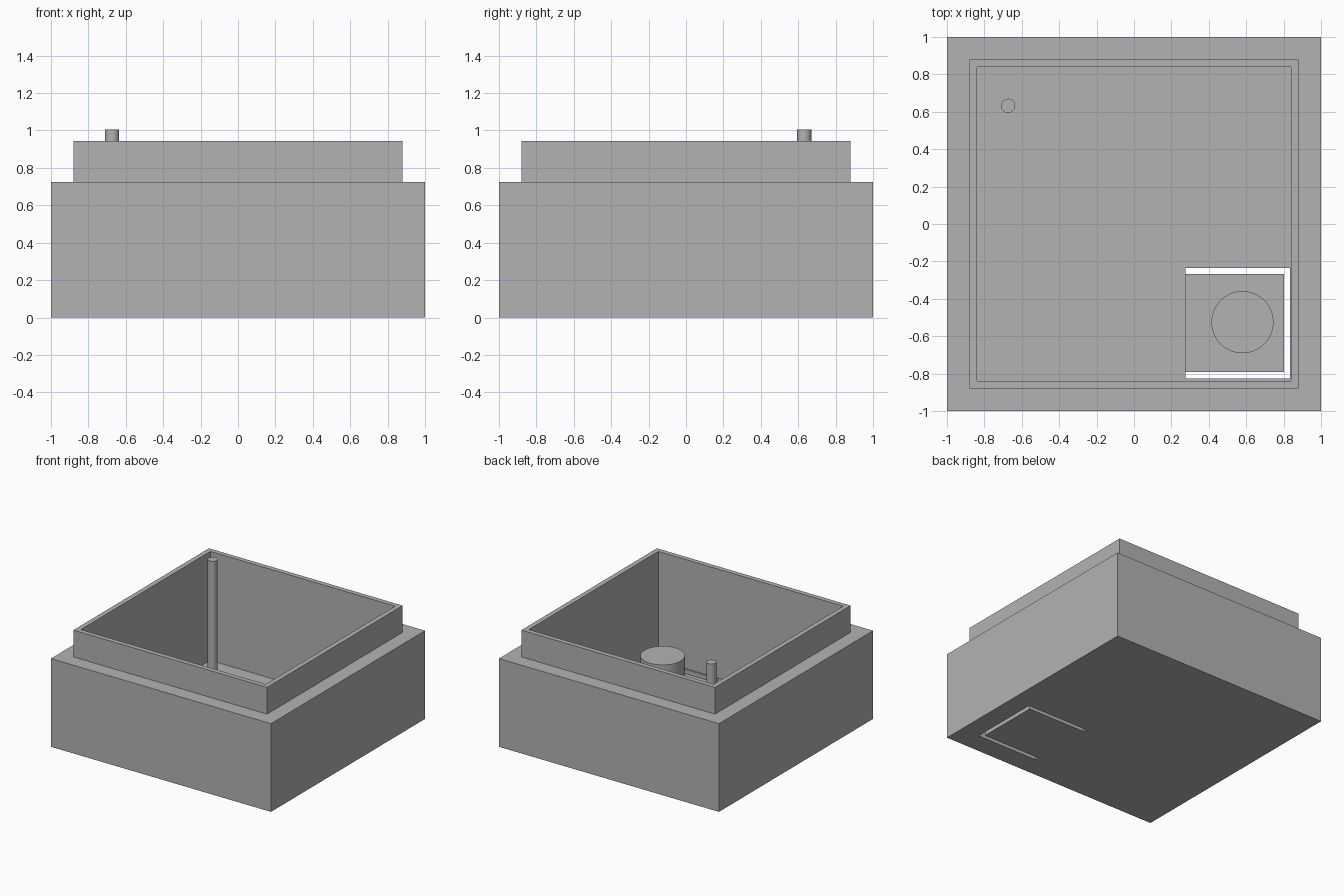
import bpy
import bmesh

cube = bpy.data.objects.get("Cube")
if cube:
    bpy.data.objects.remove(cube, do_unlink=True)

GREY = (0.45, 0.45, 0.45, 1)
grey = bpy.data.materials.new("plain grey")
grey.use_nodes = True
grey.diffuse_color = GREY
grey.node_tree.nodes["Principled BSDF"].inputs["Base Color"].default_value = GREY


def square_shell(name, profile):
    """Closed solid from square rings given as (half width, height)."""
    bm = bmesh.new()
    rings = [[bm.verts.new((sx * h, sy * h, z))
              for sx, sy in ((-1, -1), (1, -1), (1, 1), (-1, 1))]
             for h, z in profile]
    for low, high in zip(rings, rings[1:]):
        for i in range(4):
            j = (i + 1) % 4
            bm.faces.new((low[i], low[j], high[j], high[i]))
    bm.faces.new(rings[0][::-1])
    bm.faces.new(rings[-1])
    bmesh.ops.recalc_face_normals(bm, faces=bm.faces)
    mesh = bpy.data.meshes.new(name)
    bm.to_mesh(mesh)
    bm.free()
    obj = bpy.data.objects.new(name, mesh)
    bpy.context.collection.objects.link(obj)
    mesh.materials.append(grey)
    return obj


def post(name, x, y, radius, bottom, top, sides):
    bpy.ops.mesh.primitive_cylinder_add(
        vertices=sides, radius=radius, depth=top - bottom,
        location=(x, y, (bottom + top) / 2))
    obj = bpy.context.object
    obj.name = name
    obj.data.materials.append(grey)
    bpy.ops.object.shade_smooth_by_angle()


def cut_box(target, x0, x1, y0, y1, z0, z1):
    bpy.ops.mesh.primitive_cube_add(
        size=1, location=((x0 + x1) / 2, (y0 + y1) / 2, (z0 + z1) / 2))
    cutter = bpy.context.object
    cutter.hide_render = True
    cutter.scale = (x1 - x0, y1 - y0, z1 - z0)
    bpy.ops.object.transform_apply(location=True, rotation=False, scale=True)
    cutter.data.materials.append(grey)
    mod = target.modifiers.new("cut", "BOOLEAN")
    mod.operation = "DIFFERENCE"
    mod.solver = "EXACT"
    mod.object = cutter
    bpy.context.view_layer.objects.active = target
    bpy.ops.object.modifier_apply(modifier=mod.name)
    bpy.data.objects.remove(cutter, do_unlink=True)


# Open box with a stepped lip
FLOOR = 0.05
WALL = 0.84
box = square_shell("box", [(1, 0), (1, 0.725), (0.88, 0.725),
                           (0.88, 0.945), (WALL, 0.945), (WALL, FLOOR)])

# Thin flexible tongue, freed on three sides by slots through the floor
left, right, front, back = 0.275, 0.835, -0.825, -0.235
gap = 0.033
cut_box(box, left, right, front, back, 0.035, 0.2)
cut_box(box, left, right, front, front + gap, -0.1, 0.1)
cut_box(box, left, right, back - gap, back, -0.1, 0.1)
cut_box(box, right - gap, right, front, back, -0.1, 0.1)

# Push button on the tongue and tall pin in the opposite corner
post("button", 0.58, -0.525, 0.166, 0.03, 0.28, 64)
post("pin", -0.673, 0.632, 0.038, 0.04, 1.005, 32)
